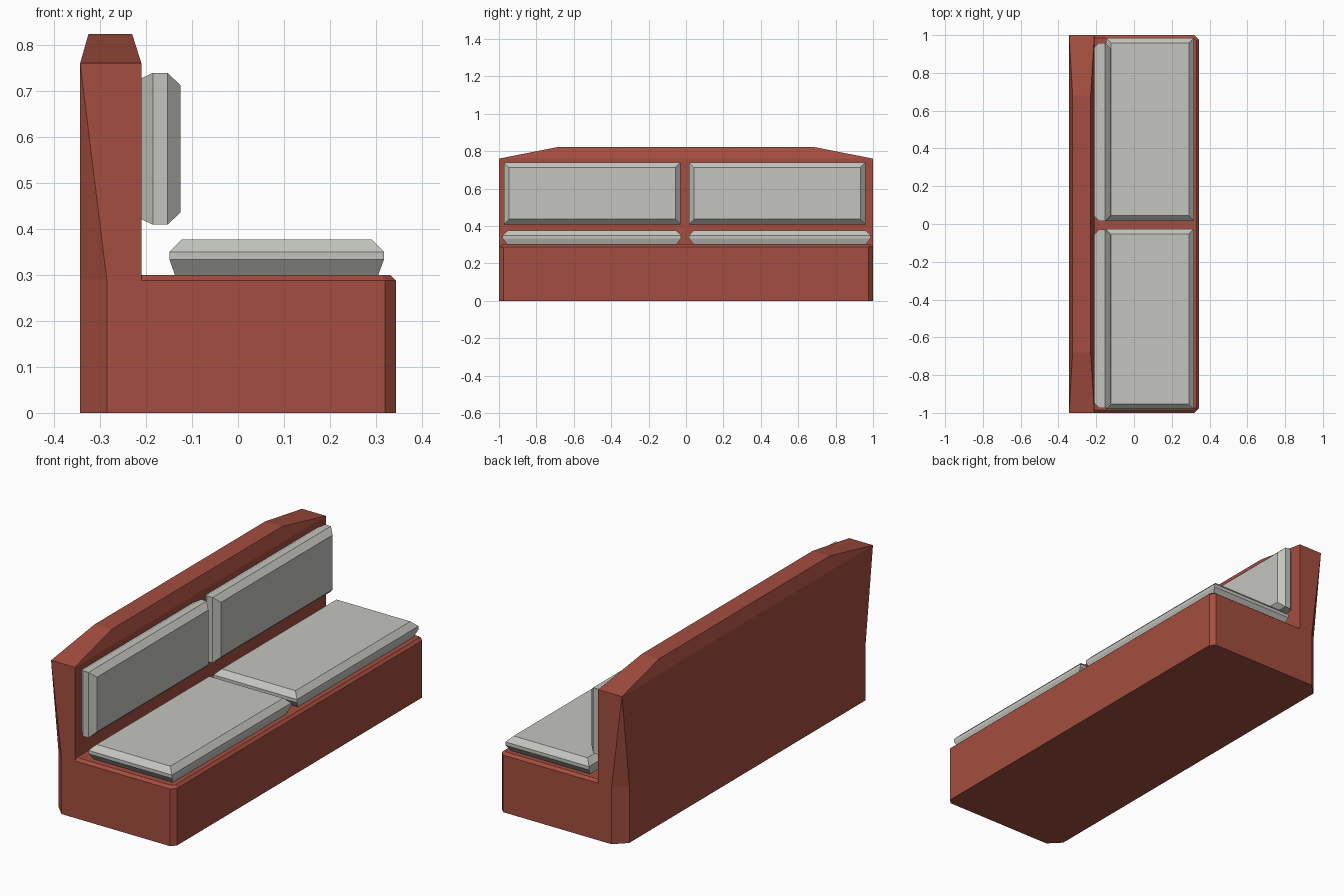
import bpy, bmesh

if "Cube" in bpy.data.objects:
    bpy.data.objects.remove(bpy.data.objects["Cube"])


def material(name, rgb):
    m = bpy.data.materials.new(name)
    m.diffuse_color = (*rgb, 1)
    m.use_nodes = True
    m.node_tree.nodes["Principled BSDF"].inputs["Base Color"].default_value = m.diffuse_color
    return m


RED = material("brick red", (0.37, 0.076, 0.05))
GREY = material("warm grey", (0.55, 0.56, 0.52))


def finish(bm, name, mat):
    bmesh.ops.recalc_face_normals(bm, faces=bm.faces)
    me = bpy.data.meshes.new(name)
    bm.to_mesh(me)
    bm.free()
    me.materials.append(mat)
    ob = bpy.data.objects.new(name, me)
    bpy.context.collection.objects.link(ob)
    return ob


def hull(bm, half):
    """Convex block from points on +y, mirrored to -y."""
    vs = [bm.verts.new((x, s * y, z)) for x, y, z in half for s in (1, -1)]
    bmesh.ops.convex_hull(bm, input=vs)


def loft(name, rings, mat):
    """Cushion: stacked four-corner rings joined by quads and capped."""
    bm = bmesh.new()
    vs = [[bm.verts.new(p) for p in r] for r in rings]
    for a, b in zip(vs, vs[1:]):
        for i in range(4):
            j = (i + 1) % 4
            bm.faces.new((a[i], a[j], b[j], b[i]))
    bm.faces.new(vs[0])
    bm.faces.new(vs[-1])
    return finish(bm, name, mat)


# Bench body: base block, bevelled seat rim and backrest
XB, XF, XI, ZS = -0.343, 0.343, -0.21, 0.288
bm = bmesh.new()
plan = [(XB, 0.942), (-0.285, 1), (XI, 1), (0.32, 1), (XF, 0.977)]
hull(bm, [(x, y, z) for x, y in plan for z in (0, ZS)])
hull(bm, [(x, y, ZS) for x, y in plan[2:]]
     + [(XI, 0.985, 0.3), (0.313, 0.985, 0.3), (0.33, 0.97, 0.3)])
hull(bm, [(x, y, ZS) for x, y in plan[:3]]
     + [(XB, 1, 0.76), (XI, 1, 0.76), (-0.325, 0.68, 0.823), (-0.23, 0.68, 0.823)])
# remove the inner faces where the blocks meet
inner = [f for f in bm.faces if all(abs(v.co.z - ZS) < 1e-4 for v in f.verts)
         or all(abs(v.co.x - XI) < 1e-4 and ZS - 1e-4 < v.co.z < 0.301 for v in f.verts)]
bmesh.ops.delete(bm, geom=inner, context='FACES')
bmesh.ops.remove_doubles(bm, verts=bm.verts, dist=1e-4)
bmesh.ops.dissolve_limit(bm, angle_limit=0.01, verts=bm.verts, edges=bm.edges)
finish(bm, "bench_body", RED)


# Seat cushions: (height, x inset, y inset)
def rect(a0, a1, b0, b1):
    return [(a0, b0), (a1, b0), (a1, b1), (a0, b1)]


for name, y0, y1 in (("left", -0.98, -0.027), ("right", 0.017, 0.986)):
    rings = []
    for z, ix, iy in ((0.3, 0.012, 0.025), (0.333, 0, 0), (0.35, 0, 0), (0.377, 0.027, 0.027)):
        rings.append([(x, y, z) for x, y in rect(-0.149 + ix, 0.317 - ix, y0 + iy, y1 - iy)])
    loft("seat_cushion_" + name, rings, GREY)

# Back cushions: (depth, y inset, z inset)
for name, y0, y1 in (("left", -0.973, -0.03), ("right", 0.016, 0.959)):
    rings = []
    for x, iy, iz in ((XI, 0.025, 0.012), (-0.185, 0, 0), (-0.153, 0, 0), (-0.125, 0.027, 0.027)):
        rings.append([(x, y, z) for y, z in rect(y0 + iy, y1 - iy, 0.409 + iz, 0.739 - iz)])
    loft("back_cushion_" + name, rings, GREY)
